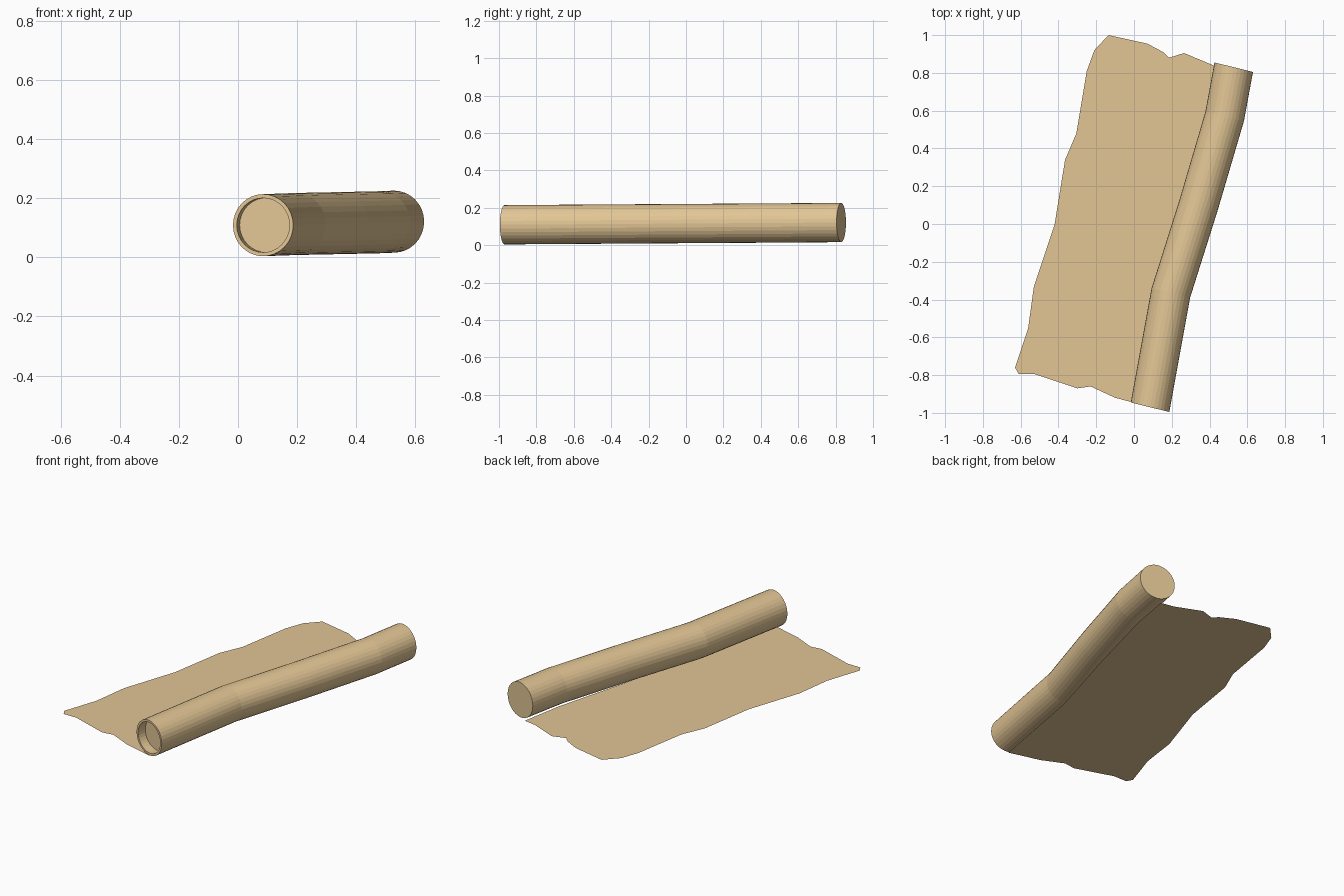
import bpy, bmesh, math
from mathutils import Vector

if "Cube" in bpy.data.objects:
    bpy.data.objects.remove(bpy.data.objects["Cube"])

parchment = bpy.data.materials.new("parchment")
parchment.diffuse_color = (0.76, 0.56, 0.30, 1)
parchment.use_nodes = True
parchment.node_tree.nodes["Principled BSDF"].inputs["Base Color"].default_value = parchment.diffuse_color


def make_object(name, bm):
    mesh = bpy.data.meshes.new(name)
    bm.to_mesh(mesh)
    bm.free()
    mesh.materials.append(parchment)
    obj = bpy.data.objects.new(name, mesh)
    bpy.context.collection.objects.link(obj)
    return obj


# Rolled part: circular sections swept along a bent centre line
SIDES = 32
across = Vector((0.97, -0.24, 0)).normalized()
path = [Vector(p) for p in ((0.085, -0.97, 0.109), (0.195, -0.365, 0.113),
                            (0.342, 0.10, 0.116), (0.48, 0.57, 0.119),
                            (0.528, 0.83, 0.121))]
R_OUT, R_IN = 0.105, 0.092

bm = bmesh.new()


def ring(centre, radius):
    verts = []
    for i in range(SIDES):
        a = 2 * math.pi * i / SIDES
        verts.append(bm.verts.new(centre + across * radius * math.cos(a)
                                  + Vector((0, 0, radius * math.sin(a)))))
    return verts


# Recessed front disc, inner wall, rim, outer wall, back cap
recess = path[0].lerp(path[1], 0.09)
rings = [ring(recess, R_IN), ring(path[0], R_IN)]
rings += [ring(p, R_OUT) for p in path]
bm.faces.new(rings[0])
for a, b in zip(rings, rings[1:]):
    for i in range(SIDES):
        j = (i + 1) % SIDES
        bm.faces.new((a[i], a[j], b[j], b[i]))
bm.faces.new(rings[-1])
bmesh.ops.recalc_face_normals(bm, faces=bm.faces)
make_object("rolled_paper", bm)

# Unrolled sheet: flat torn outline ending underneath the roll
outline = [(0.085, -0.97), (0.195, -0.365), (0.33, 0.10), (0.455, 0.57), (0.50, 0.825),
           (0.42, 0.84), (0.265, 0.905), (0.185, 0.88), (0.155, 0.91), (0.07, 0.955),
           (0.045, 0.92), (-0.135, 1.0), (-0.21, 0.92), (-0.25, 0.81), (-0.305, 0.48),
           (-0.365, 0.34), (-0.42, 0.0), (-0.53, -0.33), (-0.56, -0.55), (-0.63, -0.76),
           (-0.61, -0.795), (-0.525, -0.795), (-0.30, -0.87), (-0.23, -0.86),
           (-0.10, -0.92), (-0.015, -0.942)]
bm = bmesh.new()
face = bm.faces.new([bm.verts.new((x, y, 0)) for x, y in outline])
bmesh.ops.triangulate(bm, faces=[face])
make_object("flat_sheet", bm)
